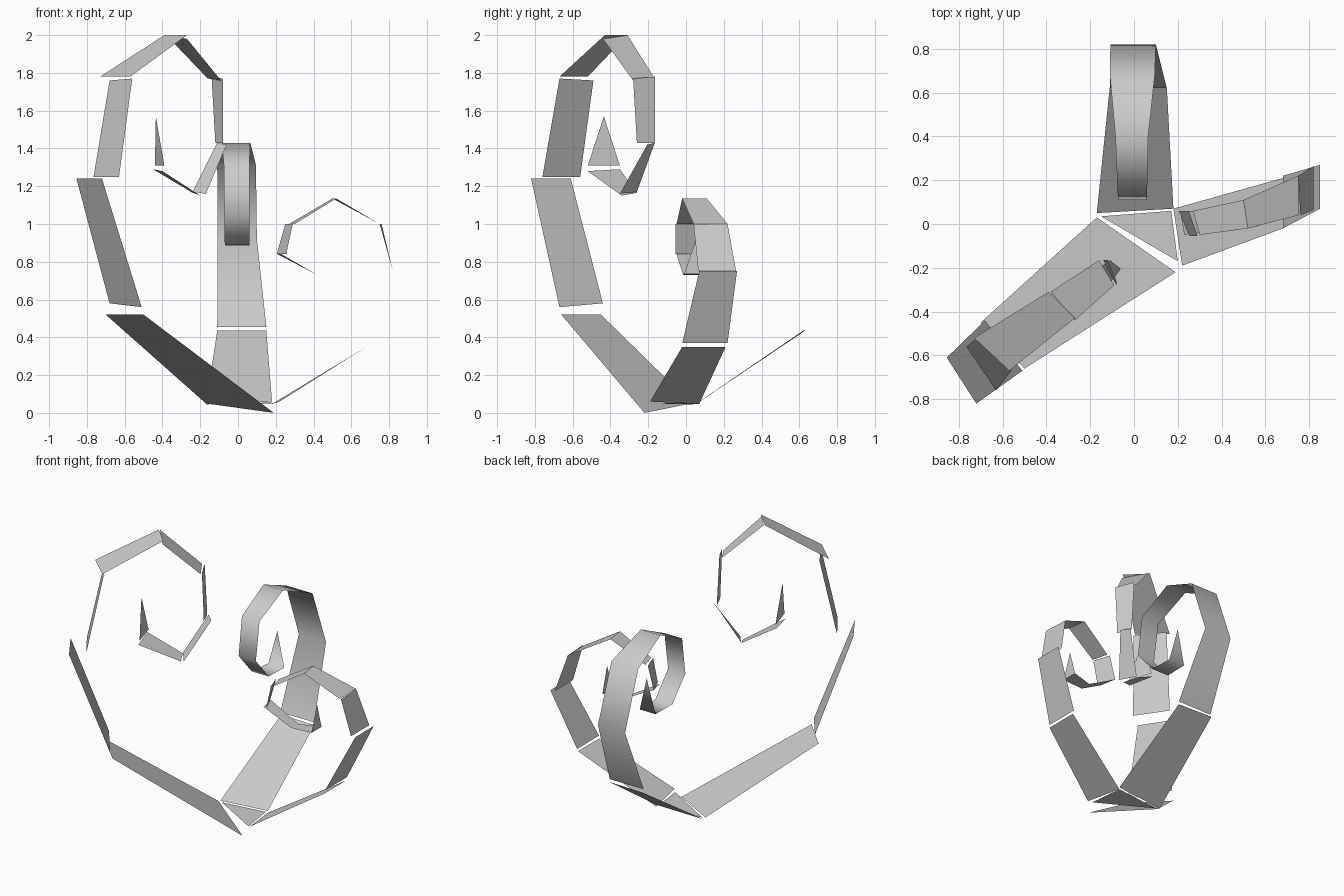
import bpy


def ribbon(name, strips, smooth=False):
    """Each strip is a row of (left, right) edge points; a tip uses right=None."""
    verts, faces = [], []
    for strip in strips:
        prev = None
        for left, right in strip:
            i = len(verts)
            verts.append(left)
            if right is None:
                cur = (i,)
            else:
                verts.append(right)
                cur = (i, i + 1)
            if prev:
                faces.append(prev + cur[::-1])
            prev = cur
    mesh = bpy.data.meshes.new(name)
    mesh.from_pydata(verts, [], faces)
    mesh.update()
    for p in mesh.polygons:
        p.use_smooth = smooth
    obj = bpy.data.objects.new(name, mesh)
    bpy.context.collection.objects.link(obj)
    return obj


# Tall front-left frond: loose flat panels, curl at the top
ribbon("tall_frond_base", [
    [((-.17, .03, .05), (.19, -.22, 0)), ((-.70, -.45, .52), (-.50, -.66, .52))],
    [((-.68, -.44, .58), (-.51, -.67, .56)), ((-.855, -.61, 1.24), (-.72, -.82, 1.24))],
    [((-.765, -.56, 1.25), (-.63, -.76, 1.25)), ((-.68, -.49, 1.76), (-.56, -.67, 1.77))],
])
ribbon("tall_frond_curl", [
    [((-.73, -.52, 1.78), (-.57, -.67, 1.78)), ((-.39, -.31, 2), (-.27, -.43, 2))],
    [((-.38, -.31, 2), (-.27, -.44, 1.98)), ((-.16, -.165, 1.77), (-.09, -.28, 1.76))],
    [((-.14, -.165, 1.78), (-.08, -.28, 1.77)), ((-.12, -.165, 1.43), (-.08, -.26, 1.43))],
    [((-.11, -.165, 1.43), (-.06, -.205, 1.42)), ((-.24, -.26, 1.17), (-.17, -.35, 1.16))],
    [((-.24, -.26, 1.165), (-.20, -.34, 1.15)), ((-.45, -.35, 1.29), (-.40, -.52, 1.28))],
    [((-.44, -.35, 1.31), (-.39, -.52, 1.31)), ((-.435, -.435, 1.57), None)],
])


# Back frond: continuous strip, rows are (y, z, x_left, x_right)
def back(rows):
    return [((xl, y, z), (xr, y, z)) for y, z, xl, xr in rows]


ribbon("back_frond", [
    [((-.17, .05, .045), (.18, .07, .06)), ((-.11, .63, .435), (.15, .62, .435))],
    back([(.62, .455, -.11, .15), (.82, .92, -.108, .10), (.68, 1.31, -.11, .095),
          (.40, 1.43, -.085, .065), (.15, 1.31, -.075, .06), (.11, 1.05, -.072, .06),
          (.25, .89, -.07, .06), (.42, .885, -.06, .06)])
    + [((0, .43, 1.12), None)],
], smooth=True)


# Right frond: rows are (z, far_x, far_y, near_x, near_y)
def side(rows):
    return [((x0, y0, z), (x1, y1, z)) for z, x0, y0, x1, y1 in rows]


ribbon("right_frond", [
    [((.18, .07, .047), (.22, -.19, .06)), ((.68, .21, .35), (.68, -.02, .35))],
    side([(.37, .68, .22, .68, -.02), (.75, .85, .27, .85, .07)]),
    side([(.75, .82, .265, .82, .065), (1.0, .75, .22, .76, .04)]),
    side([(1.0, .75, .22, .75, .04), (1.135, .50, .11, .52, -.02),
          (1.0, .27, .06, .30, -.05)]),
    side([(1.0, .25, .06, .29, -.055), (.84, .205, .06, .255, -.055)]),
    side([(.84, .21, .06, .23, -.05), (.73, .42, .06, .42, -.015),
          (.735, .57, .10, .57, -.01)])
    + [((.57, .05, .91), None)],
])

# Small triangle joining the three fronds at the base
ribbon("base_triangle", [
    [((-.15, .035, .045), None), ((.17, .06, .055), (.20, -.17, .05))],
])
